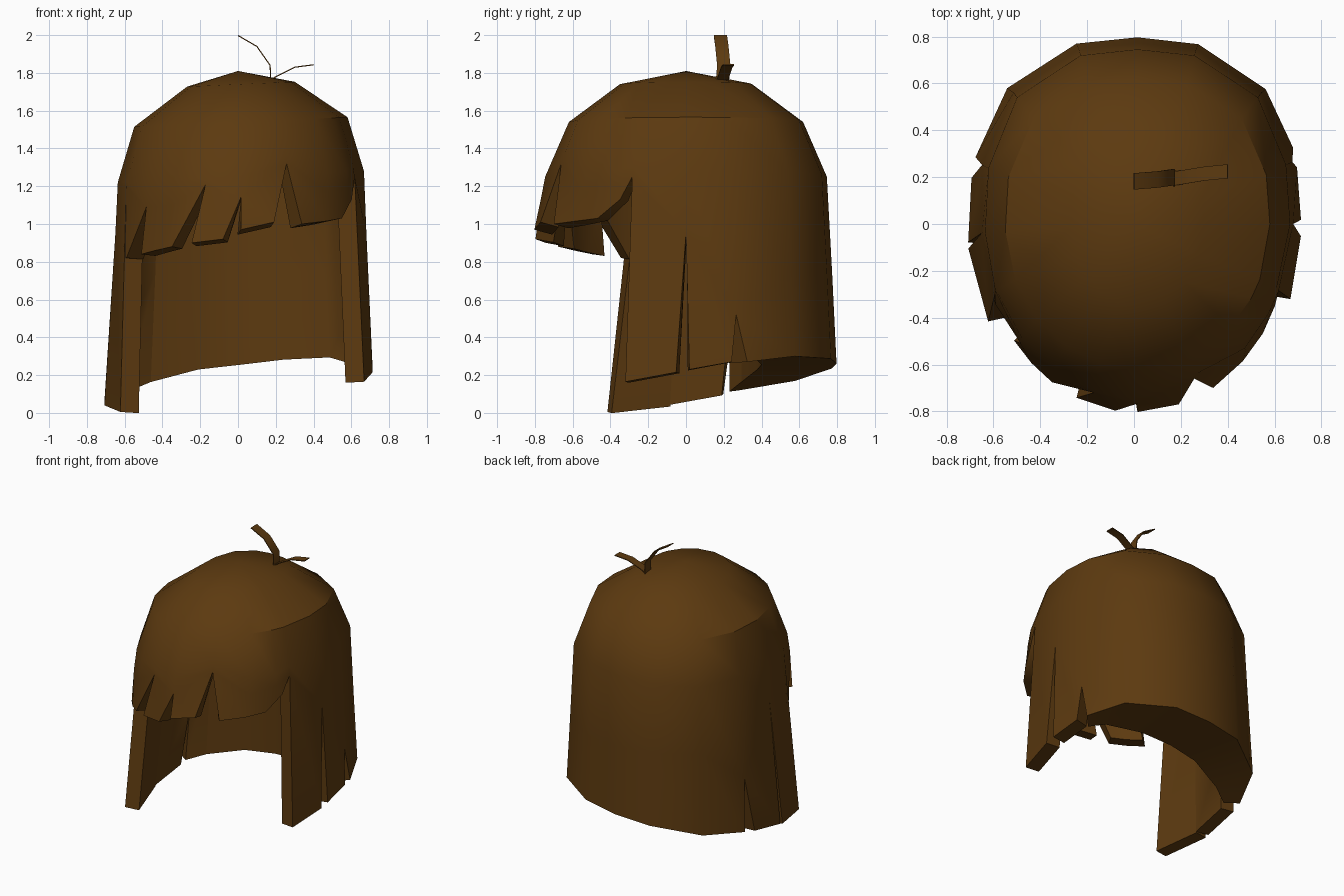
import bpy, bmesh, math

if "Cube" in bpy.data.objects:
    bpy.data.objects.remove(bpy.data.objects["Cube"])

brown = bpy.data.materials.new("dark brown hair")
brown.use_nodes = True
COLOUR = (0.108, 0.042, 0.005, 1)
brown.diffuse_color = COLOUR
brown.node_tree.nodes["Principled BSDF"].inputs["Base Color"].default_value = COLOUR

# Half width and half depth of the hair at each height
PROFILE = [(1.81, 0, 0), (1.74, .285, .35), (1.54, .565, .62),
           (1.24, .655, .75), (0.5, .68, .785), (0.2, .70, .80), (0, .735, .80)]

# Columns round the head: angle from the front, height of the middle row or notch
# tip, then the lower corner(s); two corners mean a notch between two locks
COLUMNS = [
    (-65, 1.2, (-57, .005), (-66, .82)),
    (-45, 1.09, (-62, .82), (-48, .84)),
    (-28, 1.1, (-38, .86)),
    (-12, 1.21, (-28, .88), (-18, .9)),
    (0, 1.14, (-5, .92), (0, .97)),
    (17.6, 1.32, (11, 1.01), (24, 1.0)),
    (40, 1.17, (38, 1.015)),
    (56, 1.2, (50, 1.03)),
    (65, 1.25, (60, 1.13), (65, .165)),
    (90, .95, (86, .215), (90.5, .23)),
    (105, .52, (103, .27), (109, .27)),
    (132, .75, (132, .3)),
    (163, .75, (163, .287)),
    (180, .75, (180, .26)),
    (197, .75, (197, .235)),
    (228, .75, (228, .17)),
    (256, .5, (254, .12), (260, .1)),
    (273, .95, (276, .05), (278, .04)),
]


def radii(z):
    for (z0, x0, y0), (z1, x1, y1) in zip(PROFILE, PROFILE[1:]):
        if z >= z1:
            t = (z0 - z) / (z0 - z1)
            return x0 + (x1 - x0) * t, y0 + (y1 - y0) * t
    return PROFILE[-1][1:]


def rounded(v):
    return math.copysign(abs(v) ** 0.8, v)


def surface_point(angle, z, tilt=0.0):
    a = math.radians(angle)
    rx, ry = radii(z)
    s, c = rounded(math.sin(a)), rounded(math.cos(a))
    if c > 0:  # rounder front, with a fringe that flares forward
        c = math.sqrt(max(0, 1 - s * s))
        ry += max(0, min(.04, .2 * (1.2 - z)))
    x = rx * s
    return (x + .015, -ry * c, z + tilt * x)


def finish(obj, thickness, offset):
    obj.data.materials.append(brown)
    bpy.ops.object.select_all(action='DESELECT')
    obj.select_set(True)
    bpy.context.view_layer.objects.active = obj
    shell = obj.modifiers.new("thickness", 'SOLIDIFY')
    shell.thickness = thickness
    shell.offset = offset
    bpy.ops.object.modifier_apply(modifier=shell.name)
    bpy.ops.object.shade_smooth_by_angle(angle=math.radians(35))


def new_object(name, bm):
    mesh = bpy.data.meshes.new(name)
    bm.to_mesh(mesh)
    bm.free()
    obj = bpy.data.objects.new(name, mesh)
    bpy.context.collection.objects.link(obj)
    return obj


# Hair cap with hanging locks and fringe
bm = bmesh.new()
crown = bm.verts.new((0, 0, PROFILE[0][0]))
grid = []
for angle, mid, *corners in COLUMNS:
    dome_rows = [1.74, 1.54, max(1.25, mid + .035)]
    upper = [bm.verts.new(surface_point(angle, z, .045)) for z in dome_rows]
    upper.append(bm.verts.new(surface_point(angle, mid)))
    ends = [bm.verts.new(surface_point(*c)) for c in corners]
    grid.append((upper, ends[0], ends[-1]))
for i, (left, _, left_end) in enumerate(grid):
    right, right_end, _ = grid[(i + 1) % len(grid)]
    bm.faces.new((crown, left[0], right[0]))
    a, b = left + [left_end], right + [right_end]
    for k in range(len(a) - 1):
        bm.faces.new((a[k], a[k + 1], b[k + 1], b[k]))
outer_count = len(bm.verts)
cap = new_object("hair_cap", bm)
finish(cap, 0.1, -1)

# Thick mass of hair at the back: bring the inner wall forward
for v in cap.data.vertices[outer_count:]:
    v.co.y = min(v.co.y, .40 - .5 * v.co.x ** 2)


# Loose strands standing up from the crown
def ribbon(name, path, width):
    strip = bmesh.new()
    rows = [[strip.verts.new((x, y + s * width / 2, z)) for s in (-1, 1)]
            for x, y, z in path]
    for p, q in zip(rows, rows[1:]):
        strip.faces.new((p[0], p[1], q[1], q[0]))
    finish(new_object(name, strip), 0.006, 0)


ribbon("tall_loose_strand",
       [(.175, .19, 1.72), (.17, .2, 1.84), (.1, .19, 1.94), (0, .182, 1.998)], .07)
ribbon("short_loose_strand",
       [(.175, .195, 1.765), (.21, .2, 1.785), (.3, .215, 1.83), (.4, .225, 1.843)], .06)
